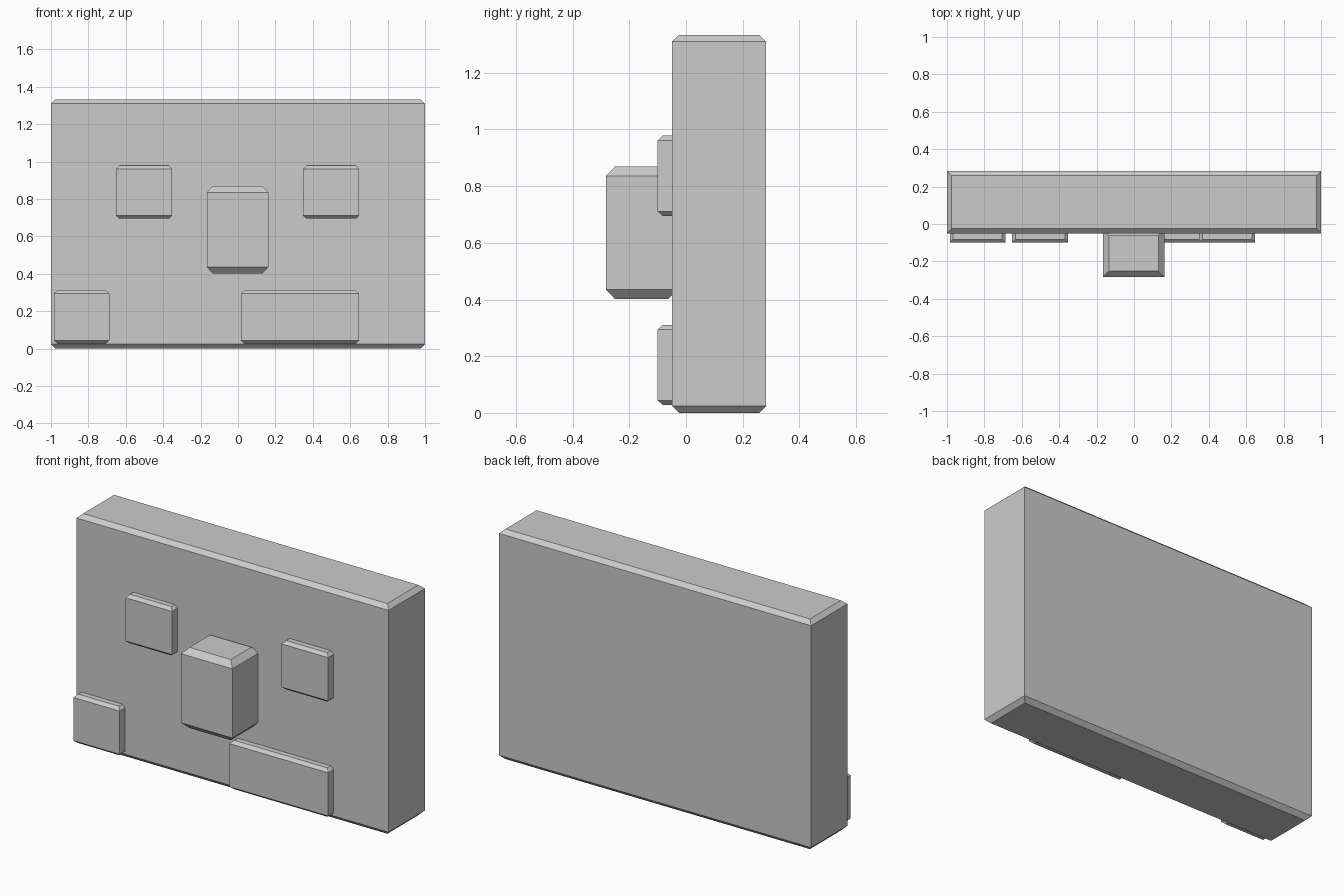
import bpy
import bmesh

if "Cube" in bpy.data.objects:
    bpy.data.objects.remove(bpy.data.objects["Cube"])


def chamfered_block(name, x, y, z, inset, drop_top, drop_bottom):
    """Box with sharp vertical edges and sloped chamfers round its top and bottom."""
    bm = bmesh.new()
    levels = [(z[0], inset), (z[0] + drop_bottom, 0), (z[1] - drop_top, 0), (z[1], inset)]
    rings = []
    for h, i in levels:
        corners = [(x[0] + i, y[0] + i), (x[1] - i, y[0] + i),
                   (x[1] - i, y[1] - i), (x[0] + i, y[1] - i)]
        rings.append([bm.verts.new((cx, cy, h)) for cx, cy in corners])
    for low, high in zip(rings, rings[1:]):
        for k in range(4):
            n = (k + 1) % 4
            bm.faces.new((low[k], low[n], high[n], high[k]))
    bm.faces.new(rings[0][::-1])
    bm.faces.new(rings[-1])
    mesh = bpy.data.meshes.new(name)
    bm.to_mesh(mesh)
    bm.free()
    obj = bpy.data.objects.new(name, mesh)
    bpy.context.collection.objects.link(obj)
    return obj


# Main slab
chamfered_block("slab", (-1, 1), (-0.05, 0.283), (0, 1.333), 0.025, 0.023, 0.025)

# Large central block
chamfered_block("centre_block", (-0.167, 0.162), (-0.283, -0.03), (0.402, 0.869),
                0.032, 0.033, 0.034)

# Shallow raised panels: two upper squares, one lower square, one lower bar
panels = {
    "upper_left_panel": ((-0.652, -0.352), (0.695, 0.978)),
    "upper_right_panel": ((0.348, 0.648), (0.695, 0.978)),
    "lower_left_panel": ((-0.985, -0.688), (0.028, 0.311)),
    "lower_right_bar": ((0.015, 0.648), (0.028, 0.311)),
}
for name, (x, z) in panels.items():
    chamfered_block(name, x, (-0.1, -0.03), z, 0.018, 0.017, 0.016)
